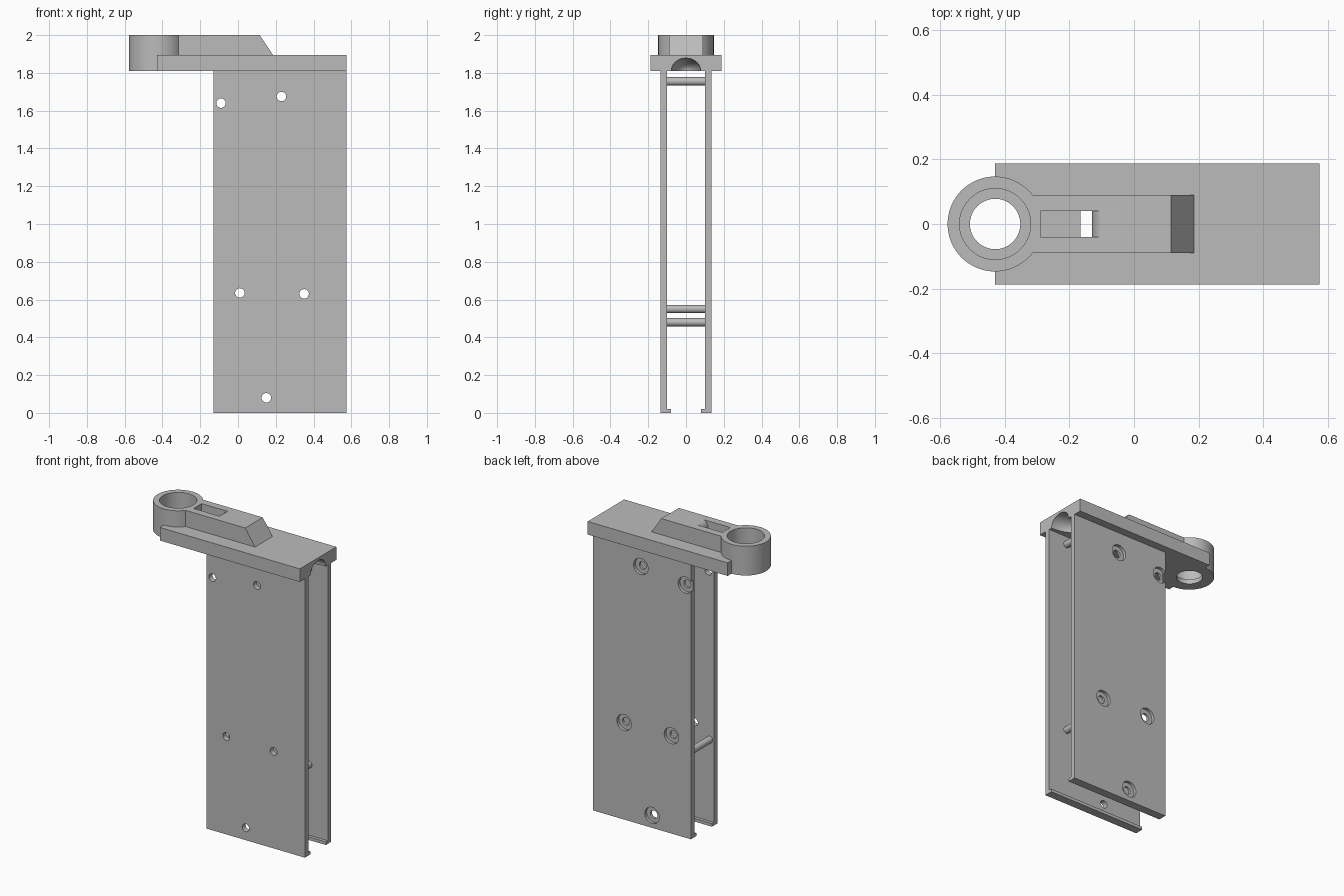
import bpy, bmesh, math
from mathutils import Matrix, Vector

default = bpy.data.objects.get("Cube")
if default:
    bpy.data.objects.remove(default, do_unlink=True)

grey = bpy.data.materials.new("plain grey")
grey.use_nodes = True
colour = (0.5, 0.5, 0.5, 1)
grey.diffuse_color = colour
grey.node_tree.nodes["Principled BSDF"].inputs["Base Color"].default_value = colour


def make(name, bm):
    bmesh.ops.recalc_face_normals(bm, faces=bm.faces)
    mesh = bpy.data.meshes.new(name)
    bm.to_mesh(mesh)
    bm.free()
    mesh.materials.append(grey)
    ob = bpy.data.objects.new(name, mesh)
    bpy.context.collection.objects.link(ob)
    return ob


def prism(name, points, direction):
    """Extrude a closed outline of 3D points along a direction."""
    bm = bmesh.new()
    face = bm.faces.new([bm.verts.new(p) for p in points])
    new = bmesh.ops.extrude_face_region(bm, geom=[face])["geom"]
    verts = [v for v in new if isinstance(v, bmesh.types.BMVert)]
    bmesh.ops.translate(bm, verts=verts, vec=direction)
    return make(name, bm)


def box(name, x, y, z):
    outline = [(x[0], y[0], z[0]), (x[1], y[0], z[0]), (x[1], y[1], z[0]), (x[0], y[1], z[0])]
    return prism(name, outline, (0, 0, z[1] - z[0]))


def rod(name, start, end, radius, sides=48):
    start, end = Vector(start), Vector(end)
    axis = end - start
    turn = axis.to_track_quat("Z", "Y").to_matrix().to_4x4()
    bm = bmesh.new()
    bmesh.ops.create_cone(bm, cap_ends=True, segments=sides, radius1=radius, radius2=radius,
                          depth=axis.length, matrix=Matrix.Translation((start + end) / 2) @ turn)
    return make(name, bm)


def combine(ob, others, operation):
    for other in others:
        mod = ob.modifiers.new("combine", "BOOLEAN")
        mod.operation, mod.solver, mod.object = operation, "EXACT", other
        bpy.context.view_layer.objects.active = ob
        bpy.ops.object.modifier_apply(modifier=mod.name)
        bpy.data.objects.remove(other, do_unlink=True)


def smooth(ob):
    bpy.ops.object.select_all(action="DESELECT")
    ob.select_set(True)
    bpy.context.view_layer.objects.active = ob
    bpy.ops.object.shade_smooth_by_angle(angle=math.radians(30))


# Side plates with an inward lip along the bottom edge
LEFT, RIGHT, TOP, LOW = -0.13, 0.575, 1.81, 1.895
holes = [(-0.09, 1.64), (0.23, 1.675), (0.01, 0.635), (0.35, 0.63), (0.15, 0.08)]
for name, side in (("front_plate", -1), ("back_plate", 1)):
    section = [(0.135, 0), (0.08, 0), (0.08, 0.02), (0.1, 0.02), (0.1, TOP), (0.135, TOP)]
    plate = prism(name, [(LEFT, side * y, z) for y, z in section], (RIGHT - LEFT, 0, 0))
    cutters = [rod("hole", (x, side * 0.05, z), (x, side * 0.2, z), 0.025, 32) for x, z in holes]
    if side > 0:
        # Recesses for screw heads on the back
        cutters += [rod("recess", (x, 0.115, z), (x, 0.2, z), 0.052) for x, z in holes]
    combine(plate, cutters, "DIFFERENCE")
    smooth(plate)

# Spacer rods between the plates
for name, x, z in (("upper_spacer", 0.44, 1.755), ("lower_spacer", 0.44, 0.48),
                   ("rear_spacer", -0.1, 0.55)):
    smooth(rod(name, (x, -0.1, z), (x, 0.1, z), 0.022, 32))

# Cap with raised neck and ring
RING = -0.43
cap = box("cap", (RING, RIGHT), (-0.187, 0.187), (TOP, LOW))
neck_side = [(RING, 1.85), (0.185, 1.85), (0.185, LOW), (0.115, 2), (RING, 2)]
neck = prism("neck", [(x, -0.09, z) for x, z in neck_side], (0, 0.18, 0))
ring = rod("ring", (RING, 0, TOP), (RING, 0, 2), 0.147, 96)
combine(cap, [neck, ring], "UNION")

# Stepped bore through the ring
bores = [rod("bore", (RING, 0, 1.7), (RING, 0, 2.1), 0.078, 64),
         rod("counterbore", (RING, 0, 1.84), (RING, 0, 2.1), 0.11, 64)]

# Slot in the neck with a rounded lip and a narrow through opening
slot_side = [(-0.29, 2.1), (-0.29, LOW + 0.01), (-0.165, LOW + 0.01), (-0.165, 1.7), (-0.13, 1.7)]
for i in range(9):
    a = math.pi / 2 * i / 8
    slot_side.append((-0.095 - 0.035 * math.cos(a), 1.95 + 0.05 * math.sin(a)))
slot_side.append((-0.095, 2.1))
slot = prism("slot", [(x, -0.041, z) for x, z in slot_side], (0, 0.082, 0))

# Scooped notch under the open end of the cap
bm = bmesh.new()
bmesh.ops.create_uvsphere(bm, u_segments=48, v_segments=24, radius=1,
                          matrix=Matrix.Translation((RIGHT, 0, TOP)) @ Matrix.Diagonal((0.15, 0.078, 0.068, 1)))
scoop = make("scoop", bm)
combine(cap, bores + [slot, scoop], "DIFFERENCE")
smooth(cap)
